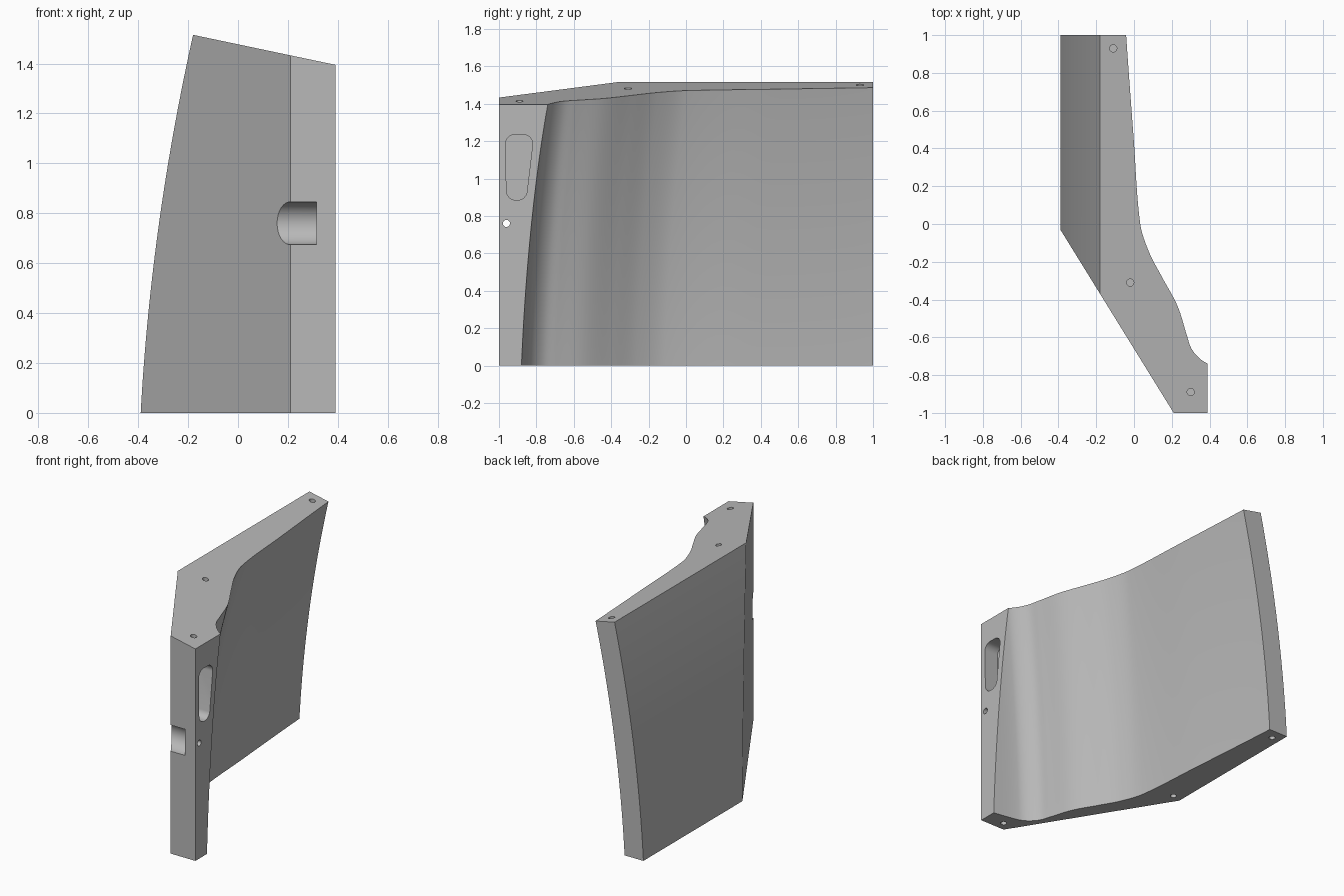
import bpy, bmesh, math
from mathutils import Vector

cube = bpy.data.objects.get("Cube")
if cube:
    bpy.data.objects.remove(cube, do_unlink=True)

grey = bpy.data.materials.new("plain grey")
grey.use_nodes = True
colour = (0.48, 0.48, 0.48, 1)
grey.diffuse_color = colour
grey.node_tree.nodes["Principled BSDF"].inputs["Base Color"].default_value = colour


def make_object(name, bm):
    bmesh.ops.recalc_face_normals(bm, faces=bm.faces[:])
    mesh = bpy.data.meshes.new(name)
    bm.to_mesh(mesh)
    bm.free()
    mesh.materials.append(grey)
    obj = bpy.data.objects.new(name, mesh)
    bpy.context.collection.objects.link(obj)
    return obj


def loft(name, rings):
    """Closed solid through rings that have equal point counts."""
    bm = bmesh.new()
    rows = [[bm.verts.new(p) for p in ring] for ring in rings]
    n = len(rows[0])
    for low, high in zip(rows, rows[1:]):
        for i in range(n):
            j = (i + 1) % n
            bm.faces.new((low[i], low[j], high[j], high[i]))
    bm.faces.new(rows[0])
    bm.faces.new(rows[-1])
    return make_object(name, bm)


def rod(name, start, end, radius, sides=32):
    """Cylinder between two points."""
    start, end = Vector(start), Vector(end)
    turn = (end - start).to_track_quat('Z', 'Y')
    circle = [turn @ Vector((radius * math.cos(a), radius * math.sin(a), 0))
              for a in (math.tau * i / sides for i in range(sides))]
    return loft(name, [[start + c for c in circle], [end + c for c in circle]])


def combine(target, tool, operation):
    mod = target.modifiers.new(operation, 'BOOLEAN')
    mod.operation = operation
    mod.solver = 'EXACT'
    mod.object = tool
    bpy.context.view_layer.objects.active = target
    bpy.ops.object.modifier_apply(modifier=mod.name)
    bpy.data.objects.remove(tool, do_unlink=True)


def spline(points, steps):
    """Smooth curve through the points."""
    pts = [Vector(p) for p in points]
    out = []
    for a, b, c, d in zip(pts, pts[1:], pts[2:], pts[3:]):
        # tangents limited to the span length
        span = (c - b).length
        m0 = (c - a).normalized() * span
        m1 = (d - b).normalized() * span
        for i in range(steps):
            t = i / steps
            out.append(b * (2*t**3 - 3*t**2 + 1) + m0 * (t**3 - 2*t**2 + t)
                       + c * (3*t**2 - 2*t**3) + m1 * (t**3 - t**2))
    return out + [pts[-2]]


# Curved panel: one plan profile leaning over along a bowed path
inner = spline([(-.08, 1.7), (-.06, 1.4), (-.035, 1), (.007, .45), (.043, .005),
                (.093, -.145), (.165, -.275), (.25, -.425), (.30, -.575),
                (.325, -.645), (.37, -.697), (.425, -.727), (.6, -.76),
                (.8, -.79), (.95, -.81)], 8)
profile = [Vector((-.18, 1.4)), Vector((-.18, -1.5)), Vector((.8, -1.5))] + inner[::-1]


def section(z):
    lean = .0545 * z + .0555 * z * z - .21
    return [(p.x + lean, p.y + lean * .57, z) for p in profile]


panel = loft("curved_panel", [section(-.1 + 1.75 * i / 24) for i in range(25)])

# Trim to the upright sides, the slanted front and the sloping top
plan = [(-.6, 1), (-.6, .31), (.21, -1), (.39, -1), (.39, 1)]
trim = loft("trim_block", [[(x, y, 0) for x, y in plan],
                           [(x, y, 1.515 - .2105 * (x + .18)) for x, y in plan]])
combine(panel, trim, 'INTERSECT')

# Round notch across the front edge and the pin hole beside it
combine(panel, rod("front_notch", (-.2, -1, .76), (.315, -1, .76), .086, 48), 'DIFFERENCE')
combine(panel, rod("pin_hole", (.25, -.96, .76), (.5, -.96, .76), .019), 'DIFFERENCE')

# Tapered finger pocket with rounded corners
bm = bmesh.new()
for x in (.29, .5):
    for y, z in ((-.91, .935), (-.90, .935), (-.87, 1.185), (-.915, 1.185)):
        for i in range(32):
            a = math.tau * i / 32
            bm.verts.new((x, y + .05 * math.cos(a), z + .05 * math.sin(a)))
hull = bmesh.ops.convex_hull(bm, input=bm.verts[:])
spare = {g for g in hull["geom_interior"] + hull["geom_unused"]
         if isinstance(g, bmesh.types.BMVert)}
bmesh.ops.delete(bm, geom=list(spare), context='VERTS')
combine(panel, make_object("finger_pocket", bm), 'DIFFERENCE')

# Dowel holes in the top and the bottom
for x, y in ((-.11, .93), (-.02, -.31), (.30, -.89)):
    top = 1.515 - .2105 * (x + .18)
    combine(panel, rod("top_hole", (x, y, top - .06), (x, y, top + .1), .019), 'DIFFERENCE')
for x, y in ((-.33, .93), (-.325, -.01), (.26, -.94)):
    combine(panel, rod("bottom_hole", (x, y, -.1), (x, y, .06), .019), 'DIFFERENCE')

# Smooth shading with crisp edges
bpy.ops.object.select_all(action='DESELECT')
panel.select_set(True)
bpy.context.view_layer.objects.active = panel
bpy.ops.object.shade_smooth_by_angle(angle=math.radians(25))
